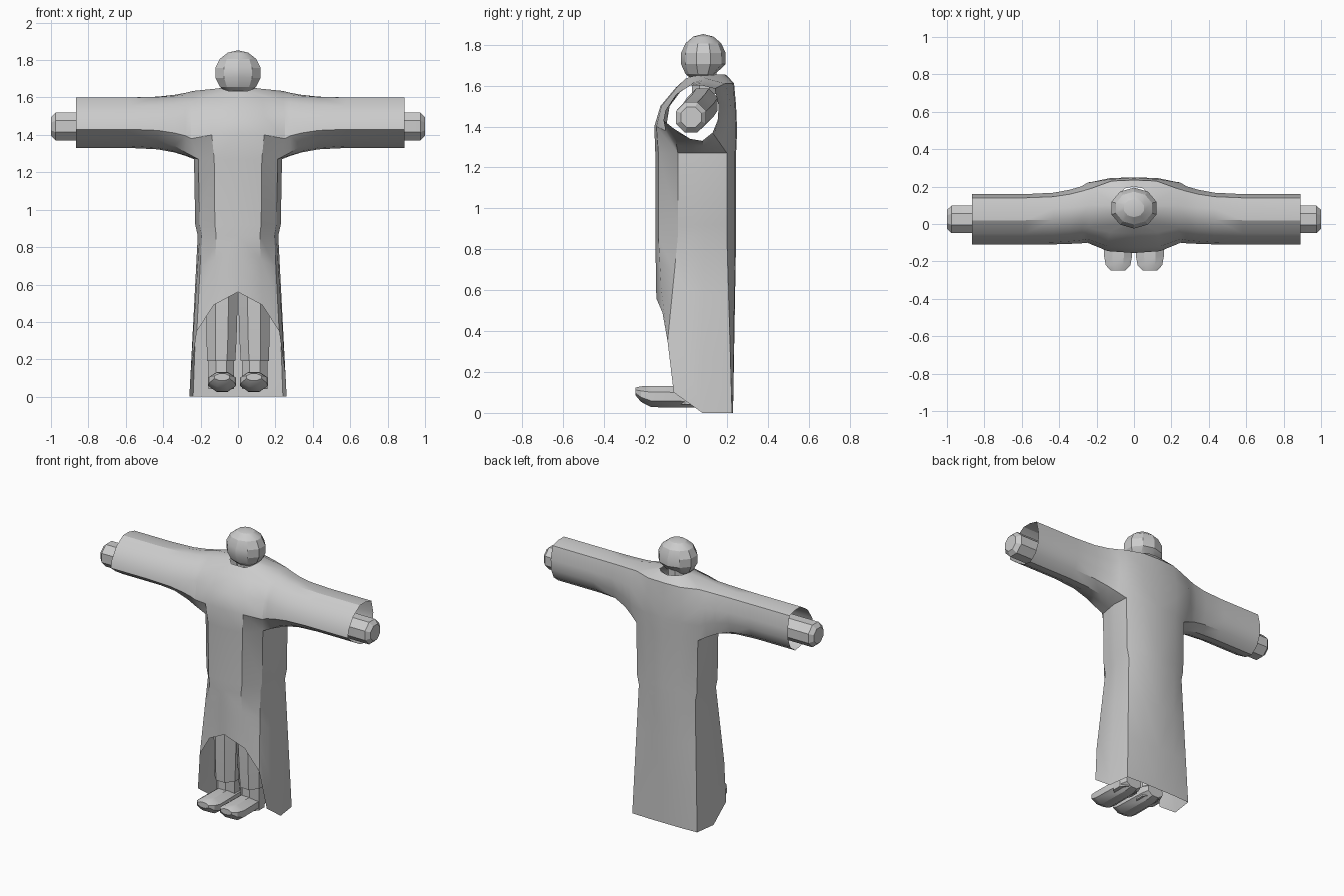
import bpy, bmesh, math
from mathutils import Vector

cube = bpy.data.objects.get("Cube")
if cube:
    bpy.data.objects.remove(cube, do_unlink=True)

grey = bpy.data.materials.new("plain_grey")
grey.use_nodes = True
GREY = (0.6, 0.6, 0.6, 1)
grey.diffuse_color = GREY
grey.node_tree.nodes["Principled BSDF"].inputs["Base Color"].default_value = GREY


def finish(bm, name, angle=30):
    bmesh.ops.remove_doubles(bm, verts=bm.verts, dist=0.0005)
    bmesh.ops.recalc_face_normals(bm, faces=bm.faces)
    mesh = bpy.data.meshes.new(name)
    bm.to_mesh(mesh)
    bm.free()
    mesh.materials.append(grey)
    obj = bpy.data.objects.new(name, mesh)
    bpy.context.collection.objects.link(obj)
    bpy.ops.object.select_all(action='DESELECT')
    obj.select_set(True)
    bpy.context.view_layer.objects.active = obj
    bpy.ops.object.shade_smooth_by_angle(angle=math.radians(angle))
    return obj


def ring(center, axis, ra, rb, sides=8):
    """Polygon round a centre, in the plane across the axis."""
    a, b = [i for i in range(3) if i != axis]
    points = []
    for k in range(sides):
        turn = math.tau * (k + 0.5) / sides
        p = Vector(center)
        p[a] += ra * math.cos(turn) / math.cos(math.pi / sides)
        p[b] += rb * math.sin(turn) / math.cos(math.pi / sides)
        points.append(p)
    return points


def skin(bm, rings, closed=True):
    """Join point rings with quads and return the vertex rings."""
    rows = [[bm.verts.new(p) for p in r] for r in rings]
    n = len(rows[0])
    for low, high in zip(rows, rows[1:]):
        for i in range(n if closed else n - 1):
            j = (i + 1) % n
            bm.faces.new((low[i], low[j], high[j], high[i]))
    return rows


def tube(name, rings):
    bm = bmesh.new()
    rows = skin(bm, rings)
    bm.faces.new(rows[0])
    bm.faces.new(rows[-1])
    return finish(bm, name)


# Robe columns, front middle round to back middle: body outline and hem
body = [(0, -.15), (.12, -.135), (.2, -.04), (.212, .03),
        (.222, .09), (.215, .2), (.12, .24), (0, .245)]
hem = [(0, -.145, .56), (.13, -.115, .49), (.22, -.09, .35), (.255, -.06, .1),
       (.26, .08, 0), (.24, .225, 0), (.12, .23, 0), (0, .23, 0)]
chest = [(0, -.155, 1.4), (.14, -.145, 1.4), (.25, -.1, 1.38), None,
         None, (.25, .215, 1.38), (.13, .245, 1.38), (0, .25, 1.38)]
upper = [(0, -.125, 1.5), (.14, -.12, 1.5), (.25, -.08, 1.5), None,
         None, (.25, .22, 1.5), (.13, .24, 1.5), (0, .245, 1.5)]
shoulder = [(0, -.05, 1.59), (.13, -.045, 1.59), (.24, -.02, 1.58), (.24, .04, 1.62),
            (.24, .1, 1.635), (.23, .19, 1.61), (.12, .23, 1.61), (0, .235, 1.61)]
collar = [(0, 0, 1.635), (.05, 0, 1.635), (.08, .03, 1.645), (.09, .06, 1.65),
          (.09, .1, 1.65), (.08, .16, 1.655), (.05, .19, 1.655), (0, .2, 1.65)]
cuff = [(-.06, 1.39), (.02, 1.34), (.08, 1.33), (.13, 1.37), (.155, 1.43), (.16, 1.5),
        (.14, 1.585), (.08, 1.6), (.02, 1.6), (-.05, 1.555), (-.1, 1.48), (-.11, 1.43)]

bands = [[(x * s, y, z) for x, y in body]
         for z, s in ((1.27, 1.06), (.92, 1.03), (.86, .97))]
skirt = [[Vector(a).lerp(Vector(b), t) for a, b in zip(bands[2], hem)]
         for t in (.33, .67, 1)]
levels = [collar, shoulder, upper, chest] + bands + skirt

bm = bmesh.new()
for side, end in ((1, .89), (-1, .865)):
    # Body half, leaving the armhole open
    grid = [[bm.verts.new((side * p[0], p[1], p[2])) if p else None for p in row]
            for row in levels]
    for a, b in zip(grid, grid[1:]):
        for i in range(len(body) - 1):
            quad = (a[i], a[i + 1], b[i + 1], b[i])
            if None not in quad:
                bm.faces.new(quad)
    # Sleeve drawn out from the armhole
    top, up, mid, low = grid[1:5]
    hole = low[2:6] + [mid[5], up[5]] + top[5:1:-1] + [up[2], mid[2]]
    last = hole
    for x, t in ((.28, .3), (.34, .6), (.43, .88), (.58, 1), (end, 1)):
        new = []
        for v, (y, z) in zip(hole, cuff):
            new.append(bm.verts.new((side * x, v.co.y + (y - v.co.y) * t,
                                     v.co.z + (z - v.co.z) * t)))
        for i in range(len(hole)):
            j = (i + 1) % len(hole)
            bm.faces.new((last[i], last[j], new[j], new[i]))
        last = new
finish(bm, "robe")

# Head, drawn in under the hair at the back
bm = bmesh.new()
bmesh.ops.create_uvsphere(bm, u_segments=10, v_segments=7, radius=1)
for v in bm.verts:
    v.co = Vector((v.co.x * .13, .085 + v.co.y * .112, 1.732 + v.co.z * .12))
    if v.co.z < 1.7 and v.co.y > .1:
        v.co.y = .1 + (v.co.y - .1) * .6
finish(bm, "head", 25)
tube("neck", [ring((0, .09, z), 2, .06, .06) for z in (1.56, 1.69)])

for side, label in ((1, "left"), (-1, "right")):
    # Arm with a blunt hand showing past the cuff
    arm = ((.15, .08, 1.51, .075), (.45, .06, 1.48, .075), (.75, .025, 1.445, .074),
           (.975, .025, 1.445, .074), (1, .025, 1.445, .05))
    tube(label + "_arm", [ring((side * x, y, z), 0, r, r) for x, y, z, r in arm])
    # Trouser leg
    leg = ((.19, .09, .075, .08), (.3, .088, .08, .085), (.5, .085, .083, .09),
           (.75, .085, .083, .09))
    tube(label + "_trouser_leg",
         [ring((side * x, .02, z), 2, rx, ry) for z, x, rx, ry in leg])
    # Boot shaft and foot
    tube(label + "_boot_shaft",
         [ring((side * .09, .025, z), 2, .068, .07) for z in (.04, .22)])
    foot = ((.1, .078, .055, .04), (.06, .078, .07, .053), (-.17, .08, .075, .052),
            (-.22, .092, .066, .038), (-.248, .105, .04, .018))
    tube(label + "_foot",
         [ring((side * .085, y, z), 1, rx, rz) for y, z, rx, rz in foot])
